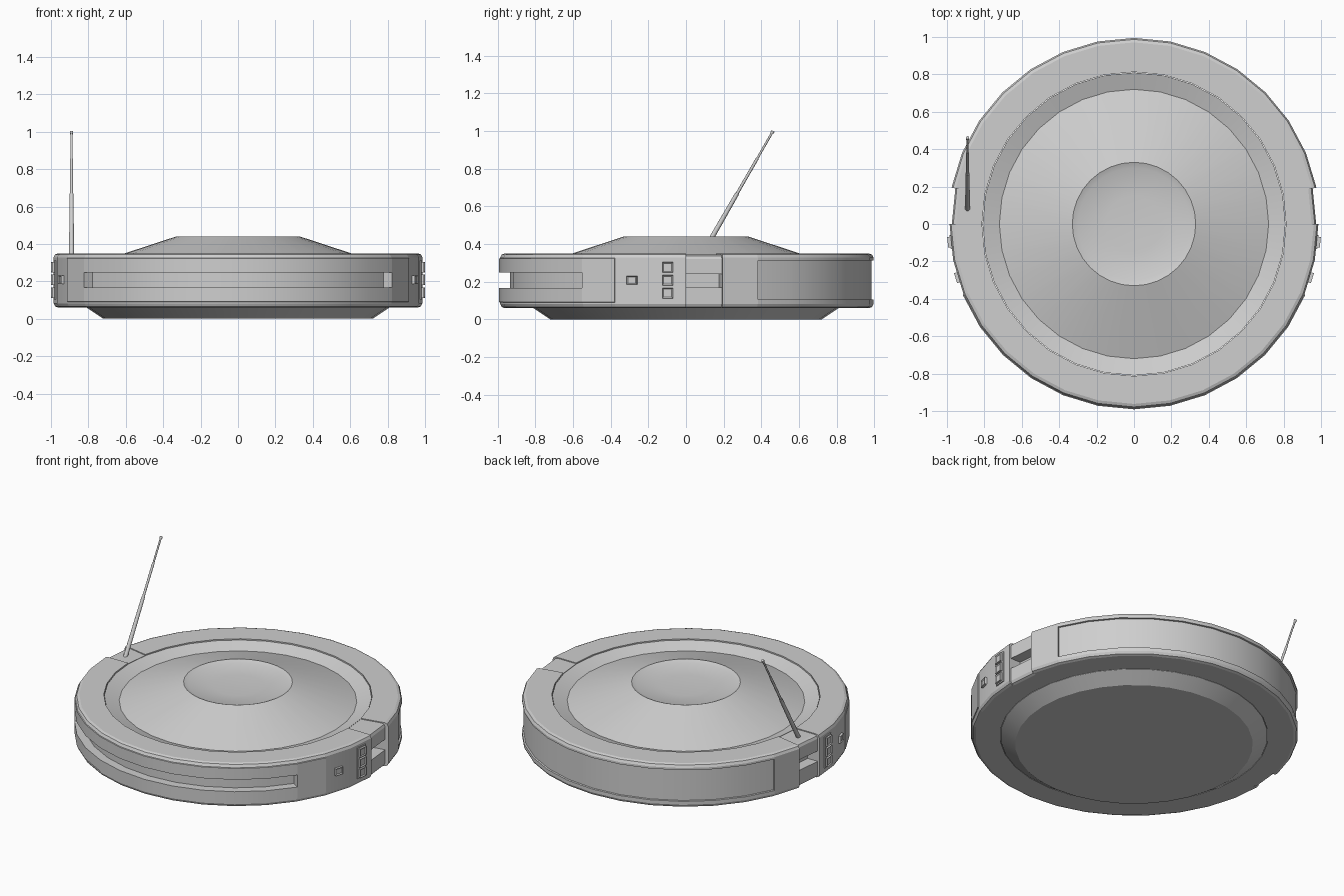
import bpy, bmesh, math
from mathutils import Vector, Matrix

if "Cube" in bpy.data.objects:
    bpy.data.objects.remove(bpy.data.objects["Cube"])

STEP = 11.25  # 32-sided disc

grey = bpy.data.materials.new("light_grey")
grey.diffuse_color = (0.62, 0.62, 0.62, 1)
grey.use_nodes = True
grey.node_tree.nodes["Principled BSDF"].inputs["Base Color"].default_value = grey.diffuse_color


def finish(bm, name, angle=20):
    bmesh.ops.remove_doubles(bm, verts=bm.verts, dist=1e-6)
    bmesh.ops.recalc_face_normals(bm, faces=bm.faces)
    me = bpy.data.meshes.new(name)
    bm.to_mesh(me)
    bm.free()
    me.materials.append(grey)
    ob = bpy.data.objects.new(name, me)
    bpy.context.collection.objects.link(ob)
    bpy.ops.object.select_all(action='DESELECT')
    ob.select_set(True)
    bpy.context.view_layer.objects.active = ob
    bpy.ops.object.shade_smooth_by_angle(angle=math.radians(angle))
    return ob


def sweep(name, profile, a0=0.0, a1=360.0):
    """Turn an (r, z) profile about z; arcs get closed profiles and end caps."""
    bm = bmesh.new()
    full = a1 - a0 >= 360
    n = round((a1 - a0) / STEP)
    rows = []
    for i in range(n if full else n + 1):
        a = math.radians(a0 + i * STEP)
        rows.append([bm.verts.new((r * math.cos(a), r * math.sin(a), z)) for r, z in profile])
    m = len(profile)
    for i in range(n):
        p, q = rows[i], rows[(i + 1) % len(rows)]
        for j in range(m - 1 if full else m):
            k = (j + 1) % m
            bm.faces.new((p[j], q[j], q[k], p[k]))
    if full:
        bm.faces.new([r[0] for r in rows])
        bm.faces.new([r[-1] for r in rows])
    else:
        bm.faces.new(rows[0])
        bm.faces.new(rows[-1])
    return finish(bm, name)


def rim(R, wall=(), inner=0.813, top=0.35):
    """Rim cross-section with rounded outer corners and optional wall detail."""
    return [(inner, 0.06), (R - 0.024, 0.06), (R - 0.008, 0.066), (R, 0.082), *wall,
            (R, top - 0.022), (R - 0.008, top - 0.006), (R - 0.024, top), (inner, top)]


# central body: dished underside, channel, cone and shallow bowl on top
sweep("body", [(0.72, 0), (0.81, 0.06), (0.81, 0.343), (0.72, 0.312),
               (0.33, 0.44), (0.30, 0.428), (0.15, 0.418), (0.02, 0.416)])

# front rim: bumper panel with a long groove, groove stops short of the panel ends
RF, RB, RP = 0.986, 0.995, 0.991
panel = [(RF, 0.09), (RP, 0.092), (RP, 0.323), (RF, 0.325)]
groove = [(RF, 0.09), (RP, 0.092), (RP, 0.168), (0.935, 0.168),
          (0.935, 0.248), (RP, 0.248), (RP, 0.323), (RF, 0.325)]
sweep("front_rim_groove", rim(RF, groove), 213.75, 326.25)
for side, a in (("left", 202.5), ("right", 326.25)):
    sweep("front_rim_panel_end_" + side, rim(RF, panel), a, a + STEP)
for side, a in (("left", 180), ("right", 337.5)):
    sweep("control_rim_" + side, rim(RF), a, a + 2 * STEP)

# back rim with a shallow recessed panel
recess = [(RB, 0.105), (RB - 0.01, 0.107), (RB - 0.01, 0.312), (RB, 0.314)]
sweep("back_rim", rim(RB, recess), 22.5, 157.5)
for side, a in (("right", 11.25), ("left", 157.5)):
    sweep("back_rim_end_" + side, rim(RB), a, a + STEP)

# slotted side pieces between front and back rims
slot = [(0.974, 0.17), (0.90, 0.17), (0.90, 0.24), (0.974, 0.24)]
for side, a in (("right", 0), ("left", 168.75)):
    sweep("side_slot_" + side, rim(0.974, slot, top=0.344), a, a + STEP)


def plate(name, ang, z, w, h, r0, r1, inset=0.0):
    """Flat block standing on the rim wall at an angle, with a sunken face."""
    bm = bmesh.new()
    bmesh.ops.create_cube(bm, size=1)
    bmesh.ops.scale(bm, vec=(r1 - r0, w, h), verts=bm.verts)
    bmesh.ops.translate(bm, vec=((r0 + r1) / 2, 0, z), verts=bm.verts)
    if inset:
        face = max(bm.faces, key=lambda f: f.calc_center_median().x)
        bmesh.ops.inset_region(bm, faces=[face], thickness=inset)
        bmesh.ops.translate(bm, vec=(-0.006, 0, 0), verts=face.verts)
    bmesh.ops.rotate(bm, matrix=Matrix.Rotation(math.radians(ang), 3, 'Z'), verts=bm.verts)
    finish(bm, name)


# button strips and small buttons on both sides
for side, a, b in (("right", -5.625, -16.875), ("left", 185.625, 196.875)):
    plate("button_strip_" + side, a, 0.208, 0.076, 0.208, 0.96, 0.988)
    for i in range(3):
        plate(f"button_{side}_{i + 1}", a, 0.14 + i * 0.068, 0.056, 0.056, 0.96, 1.001, 0.01)
    plate("small_button_" + side, b, 0.208, 0.056, 0.046, 0.96, 0.997, 0.009)

# telescopic antenna leaning back
base, tip = Vector((-0.89, 0.08, 0.335)), Vector((-0.89, 0.462, 1.0))
d = tip - base
rot = d.to_track_quat('Z', 'Y').to_matrix().to_4x4()
for name, t0, t1, r0, r1 in (("antenna_lower", 0, 0.5, 0.014, 0.011),
                             ("antenna_middle", 0.49, 0.78, 0.008, 0.008),
                             ("antenna_upper", 0.77, 0.98, 0.006, 0.006),
                             ("antenna_tip", 0.98, 1.0, 0.009, 0.009)):
    bm = bmesh.new()
    mid = base + d * ((t0 + t1) / 2)
    bmesh.ops.create_cone(bm, cap_ends=True, segments=10, radius1=r0, radius2=r1,
                          depth=d.length * (t1 - t0), matrix=Matrix.Translation(mid) @ rot)
    finish(bm, name, 40)
